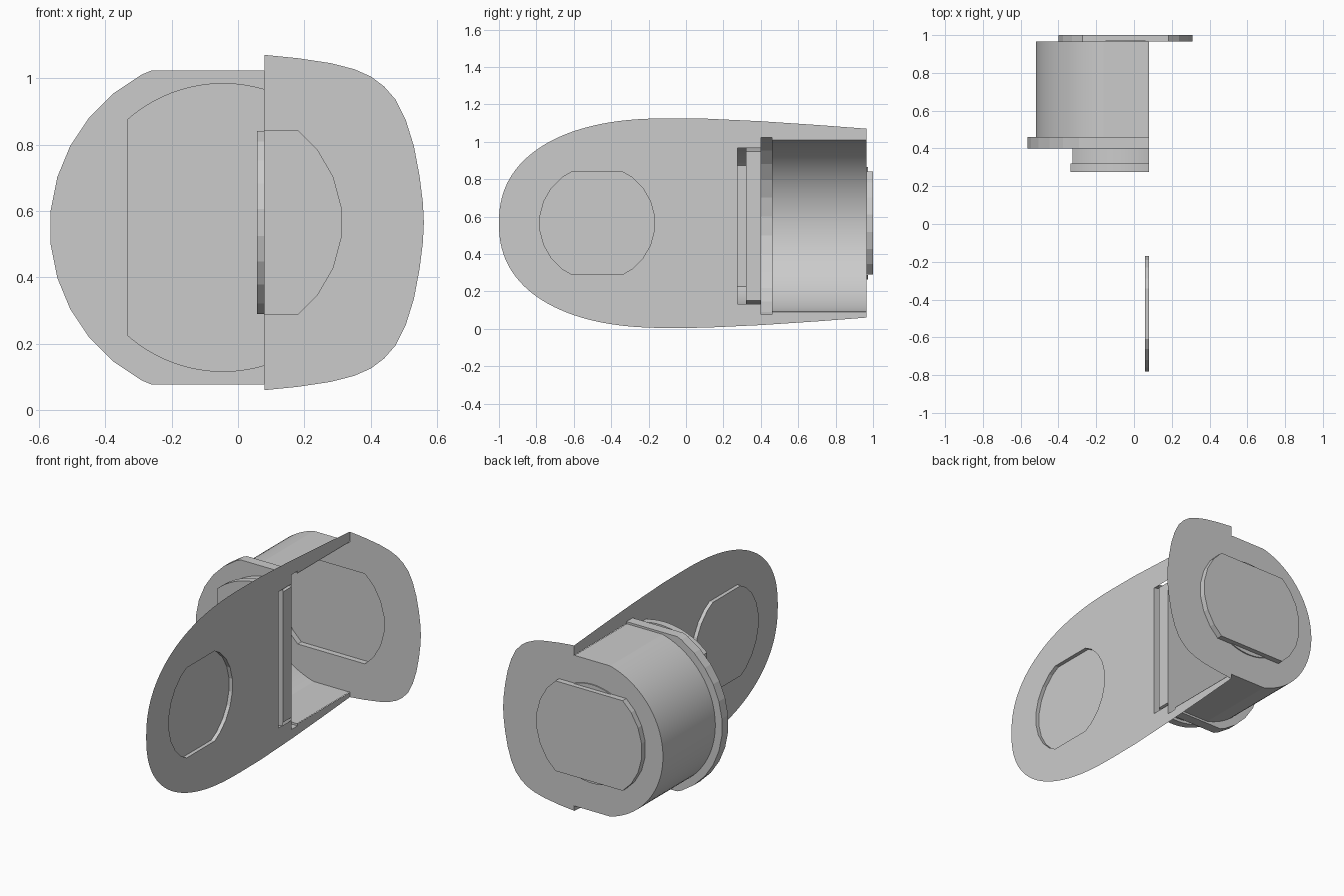
import bpy, bmesh
from math import cos, sin, pi, radians

if "Cube" in bpy.data.objects:
    bpy.data.objects.remove(bpy.data.objects["Cube"])

CUT = 0.08    # plane of the side sheet, where the round parts are cut open
BACK = 0.965  # plane of the back sheet


def clip(pts, axis, limit, sign):
    """Trim a convex outline, keeping sign * coordinate <= sign * limit."""
    out = []
    for i, p in enumerate(pts):
        q = pts[(i + 1) % len(pts)]
        dp, dq = sign * (p[axis] - limit), sign * (q[axis] - limit)
        if dp <= 0:
            out.append(p)
        if dp * dq < 0:
            t = dp / (dp - dq)
            c = [p[k] + (q[k] - p[k]) * t for k in (0, 1)]
            c[axis] = limit
            out.append(tuple(c))
    return out


def disc(cu, cv, r, half, n, umin=None, umax=None):
    """Circle with a flat top and bottom and optional side cuts."""
    pts = [(cu + r * cos(2 * pi * (i + .5) / n), cv + r * sin(2 * pi * (i + .5) / n))
           for i in range(n)]
    pts = clip(clip(pts, 1, cv + half, 1), 1, cv - half, -1)
    if umax is not None:
        pts = clip(pts, 0, umax, 1)
    if umin is not None:
        pts = clip(pts, 0, umin, -1)
    return pts


def place(axis, u, v, d):
    return (u, d, v) if axis == 'y' else (d, u, v)


def add_sheet(bm, axis, d, loops):
    """Flat face with holes: first loop is the outline."""
    edges = []
    for loop in loops:
        vs = [bm.verts.new(place(axis, u, v, d)) for u, v in loop]
        edges += [bm.edges.new((vs[i - 1], vs[i])) for i in range(len(vs))]
    bmesh.ops.triangle_fill(bm, edges=edges, use_beauty=True)


def add_wall(bm, axis, pts, d0, d1, open_at=None):
    """Band along an outline, leaving out the edge on the cut plane."""
    for i, p in enumerate(pts):
        q = pts[i - 1]
        if open_at is not None and abs(p[0] - open_at) + abs(q[0] - open_at) < 1e-5:
            continue
        bm.faces.new([bm.verts.new(place(axis, *c, d))
                      for c, d in ((p, d0), (q, d0), (q, d1), (p, d1))])


def finish(name, bm):
    bmesh.ops.remove_doubles(bm, verts=bm.verts, dist=1e-5)
    bmesh.ops.dissolve_limit(bm, angle_limit=radians(.5), verts=bm.verts, edges=bm.edges)
    bmesh.ops.recalc_face_normals(bm, faces=bm.faces)
    me = bpy.data.meshes.new(name)
    bm.to_mesh(me)
    bm.free()
    ob = bpy.data.objects.new(name, me)
    bpy.context.collection.objects.link(ob)
    bpy.context.view_layer.objects.active = ob
    ob.select_set(True)
    bpy.ops.object.shade_smooth_by_angle(angle=radians(9))
    ob.select_set(False)


def part(name, axis, walls, sheets):
    bm = bmesh.new()
    for w in walls:
        add_wall(bm, axis, *w)
    for d, loops in sheets:
        add_sheet(bm, axis, d, loops)
    finish(name, bm)


def power(x, e):
    return max(x, 0.0) ** e


# Outlines of the round parts
barrel = disc(-.045, .55, .475, .46, 96, umax=CUT)
flange = disc(-.045, .55, .522, .4725, 32, umax=CUT)
front_rim = disc(-.045, .55, .435, .5, 96, umin=-.335, umax=CUT)
neck = disc(-.045, .55, .418, .5, 96, umin=-.325, umax=CUT)
back_pad = disc(-.045, .565, .358, .275, 24)
side_pad = disc(-.475, .565, .308, .275, 24)

# Side sheet: rounded nose, tapering tail, stepped notch where the barrel opens
upper = []
for i in range(33):
    a = pi / 2 * i / 32
    upper.append((-.1 - .9 * power(cos(a), 2 / 2.3), .56 * power(sin(a), 2 / 2.3)))
upper += [(.1, .559), (.4, .545), (.7, .525), (BACK, .505)]
notch = [(BACK, .46), (.46, .46), (.46, .4725), (.40, .4725), (.40, .416), (.275, .416)]
side_outline = ([(y, .565 + z) for y, z in upper] + [(y, .55 + z) for y, z in notch]
                + [(y, .55 - z) for y, z in reversed(notch)]
                + [(y, .565 - z) for y, z in reversed(upper[1:])])
part("side_sheet", 'x', [(side_pad, CUT, .057)],
     [(CUT, [side_outline, side_pad]), (.057, [side_pad])])

# Back sheet: rounded right side, barrel outline on the left, recessed pad
right = [(CUT, .505), (.18, .495), (.28, .48), (.35, .462), (.40, .44), (.44, .41),
         (.475, .37), (.505, .31), (.53, .23), (.547, .14), (.557, .06), (.56, 0)]
arc = sorted([p for p in barrel if p[1] > .55], key=lambda p: -p[0])
arc_low = [(x, 1.1 - z) for x, z in arc]
back_outline = ([(x, .565 + z) for x, z in right]
                + [(x, .565 - z) for x, z in reversed(right[:-1])]
                + arc_low + arc[::-1])
part("back_sheet", 'y', [(back_pad, BACK, 1.0)],
     [(BACK, [back_outline, back_pad]), (1.0, [back_pad])])

# Shallow crescents above and below the back pad
for label, s in (("upper", 1), ("lower", -1)):
    crescent = [(-.045 + .125 * t / 6, .565 + s * (.276 + .025 * (1 - (t / 6) ** 2)))
                for t in range(-6, 7)]
    part(label + "_crescent", 'y', [(crescent, BACK, .972)], [(.972, [crescent])])

# Barrel and flange, open towards the side sheet
part("barrel", 'y', [(barrel, .46, BACK, CUT)], [])
ring = sorted([p for p in flange if p[1] > .55], key=lambda p: -p[0])
ring_low = [(x, 1.1 - z) for x, z in ring]
shoulder = ring + ring_low[::-1] + arc_low + arc[::-1]
part("flange", 'y', [(flange, .40, .46, CUT)], [(.40, [flange]), (.46, [shoulder])])

# Front rim is hollow, the neck behind it is closed
part("front_rim", 'y', [(front_rim, .275, .32, CUT)],
     [(.275, [front_rim]), (.32, [front_rim])])
part("neck", 'y', [(neck, .32, .40)], [])
